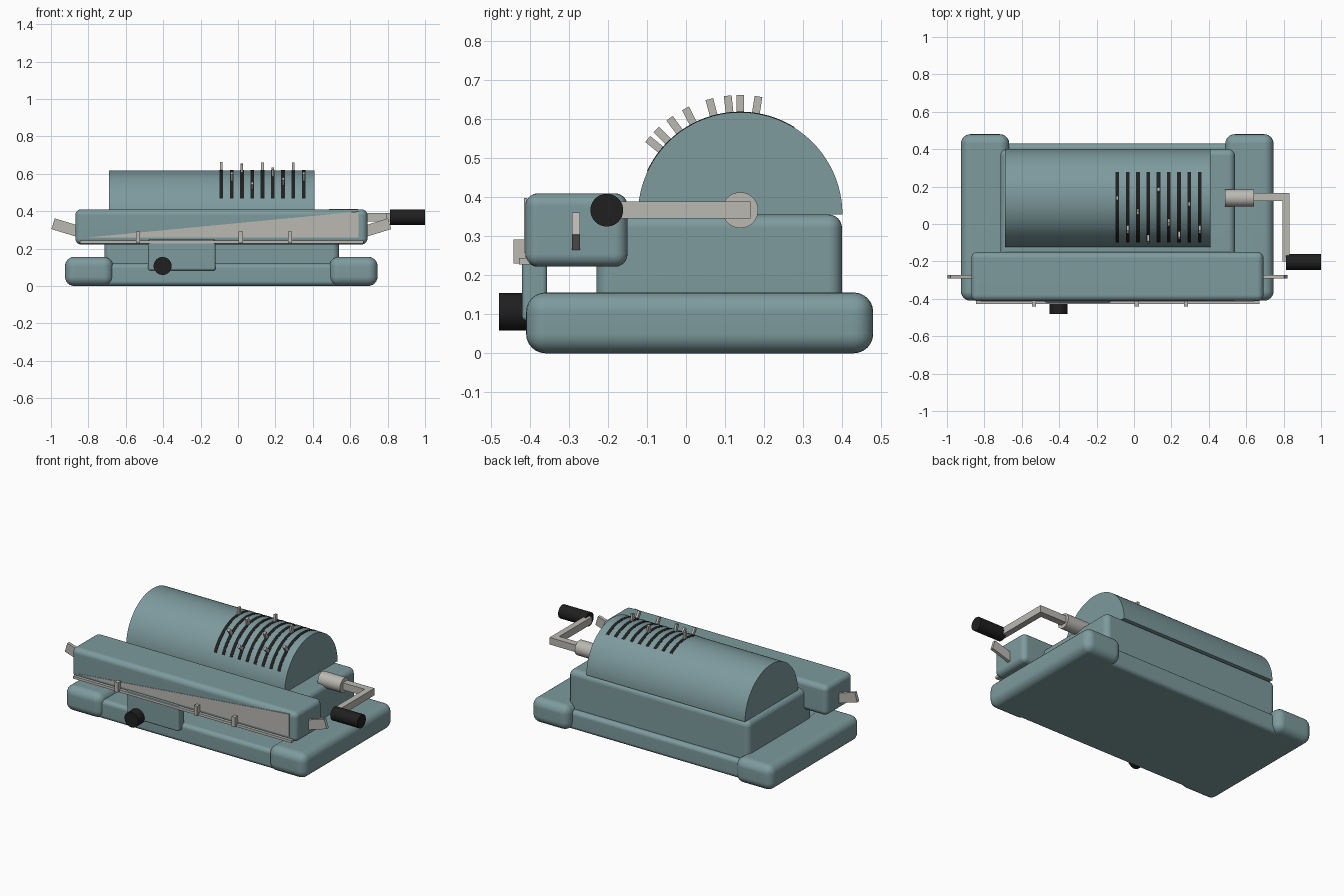
import bpy, bmesh, math
from mathutils import Matrix, Vector

if "Cube" in bpy.data.objects:
    bpy.data.objects.remove(bpy.data.objects["Cube"])


def material(name, rgb):
    m = bpy.data.materials.new(name)
    m.diffuse_color = (*rgb, 1)
    m.use_nodes = True
    m.node_tree.nodes["Principled BSDF"].inputs["Base Color"].default_value = m.diffuse_color
    return m


TEAL = material("teal enamel", (0.205, 0.325, 0.34))
METAL = material("warm grey metal", (0.50, 0.485, 0.45))
BLACK = material("black", (0.014, 0.014, 0.014))


def finish(name, bm, mat, weighted=False):
    bmesh.ops.recalc_face_normals(bm, faces=bm.faces)
    me = bpy.data.meshes.new(name)
    bm.to_mesh(me)
    bm.free()
    me.materials.append(mat)
    ob = bpy.data.objects.new(name, me)
    bpy.context.collection.objects.link(ob)
    bpy.ops.object.select_all(action='DESELECT')
    ob.select_set(True)
    bpy.context.view_layer.objects.active = ob
    bpy.ops.object.shade_smooth_by_angle(angle=math.radians(30))
    if weighted:
        mod = ob.modifiers.new("flat sides", 'WEIGHTED_NORMAL')
        mod.keep_sharp = True
    return ob


def box(name, x, y, z, mat, bevel=0, turn=None):
    """Box from three (min, max) ranges, optionally rounded and turned about its centre."""
    bm = bmesh.new()
    bmesh.ops.create_cube(bm, size=1)
    bmesh.ops.scale(bm, vec=(x[1] - x[0], y[1] - y[0], z[1] - z[0]), verts=bm.verts)
    if bevel:
        bmesh.ops.bevel(bm, geom=bm.edges[:], offset=bevel, segments=6,
                        profile=0.5, affect='EDGES', clamp_overlap=True)
    if turn is not None:
        bmesh.ops.transform(bm, matrix=turn, verts=bm.verts)
    centre = Vector((sum(x) / 2, sum(y) / 2, sum(z) / 2))
    bmesh.ops.translate(bm, vec=centre, verts=bm.verts)
    return finish(name, bm, mat, bool(bevel))


def rod(name, centre, radius, length, axis, mat):
    """Cylinder along X or Y."""
    bm = bmesh.new()
    bmesh.ops.create_cone(bm, cap_ends=True, segments=40, radius1=radius,
                          radius2=radius, depth=length)
    rot = Matrix.Rotation(math.pi / 2, 4, 'Y' if axis == 'X' else 'X')
    bmesh.ops.transform(bm, matrix=Matrix.Translation(centre) @ rot, verts=bm.verts)
    return finish(name, bm, mat)


def prism(name, points, offset, mat):
    """Closed 3D outline extruded by an offset."""
    bm = bmesh.new()
    face = bm.faces.new([bm.verts.new(p) for p in points])
    new = bmesh.ops.extrude_face_region(bm, geom=[face])
    verts = [v for v in new["geom"] if isinstance(v, bmesh.types.BMVert)]
    bmesh.ops.translate(bm, vec=offset, verts=verts)
    return finish(name, bm, mat)


DY, DZ, DR = 0.139, 0.356, 0.262     # drum axis and radius


def arc(x, r, a0, a1, n):
    """Points on the drum's section, angles in degrees from straight up."""
    angles = [math.radians(a0 + (a1 - a0) * i / n) for i in range(n + 1)]
    return [(x, DY + r * math.sin(a), DZ + r * math.cos(a)) for a in angles]


# Base: two rounded feet joined by a slab
box("left_foot", (-0.925, -0.667), (-0.41, 0.48), (0, 0.156), TEAL, 0.05)
box("right_foot", (0.488, 0.746), (-0.41, 0.48), (0, 0.156), TEAL, 0.05)
box("base_slab", (-0.80, 0.62), (-0.385, 0.43), (0.001, 0.12), TEAL, 0.025)

# Body and half-round drum
box("body", (-0.715, 0.54), (-0.23, 0.40), (0.09, 0.356), TEAL, 0.035)
prism("drum", arc(-0.69, DR, -90, 90, 60), (1.10, 0, 0), TEAL)

# Setting slots, each with a lever pin at its own angle
pin_angles = [0, -36.3, -15, -50.8, 8.8, -27.3, -44.7, -6, -36.3]
for i, a in enumerate(pin_angles):
    x = -0.089 + 0.055 * i
    prism("setting_slot", arc(x - 0.01, DR + 0.0015, -65, 32, 32)
          + arc(x - 0.01, DR - 0.006, 32, -65, 32), (0.02, 0, 0), BLACK)
    t, r = math.radians(a), 0.28
    cy, cz = DY + r * math.sin(t), DZ + r * math.cos(t)
    box("setting_pin", (x - 0.007, x + 0.007), (cy - 0.01, cy + 0.01),
        (cz - 0.026, cz + 0.026), METAL, turn=Matrix.Rotation(-t, 4, 'X'))

# Carriage with its tapered front plate, rail and pointers
box("carriage", (-0.87, 0.692), (-0.412, -0.15), (0.222, 0.41), TEAL, 0.032)
prism("front_plate", [(-0.82, -0.408, 0.258), (0.645, -0.408, 0.258),
                      (0.645, -0.408, 0.398)], (0, -0.007, 0), METAL)
box("pointer_rail", (-0.845, 0.67), (-0.428, -0.40), (0.228, 0.244), METAL)
for x in (-0.535, 0.015, 0.277):
    box("decimal_pointer", (x - 0.011, x + 0.011), (-0.442, -0.41), (0.23, 0.292), METAL)

# Tilted levers at both carriage ends
for x, side in ((-0.917, -1), (0.739, 1)):
    box("carriage_lever", (x - 0.075, x + 0.075), (-0.292, -0.272), (0.281, 0.341), METAL,
        turn=Matrix.Rotation(-side * math.radians(17), 4, 'Y'))

# Carriage shift block and knob
box("shift_block", (-0.48, -0.12), (-0.42, -0.356), (0.083, 0.25), TEAL, 0.012)
rod("shift_knob", (-0.403, -0.445, 0.107), 0.048, 0.07, 'Y', BLACK)

# Crank
rod("crank_hub", (0.565, 0.139, 0.367), 0.046, 0.155, 'X', METAL)
box("crank_shaft", (0.62, 0.80), (0.122, 0.165), (0.345, 0.389), METAL)
box("crank_arm", (0.793, 0.831), (-0.20, 0.165), (0.345, 0.389), METAL)
rod("crank_handle", (0.906, -0.203, 0.367), 0.042, 0.188, 'X', BLACK)
